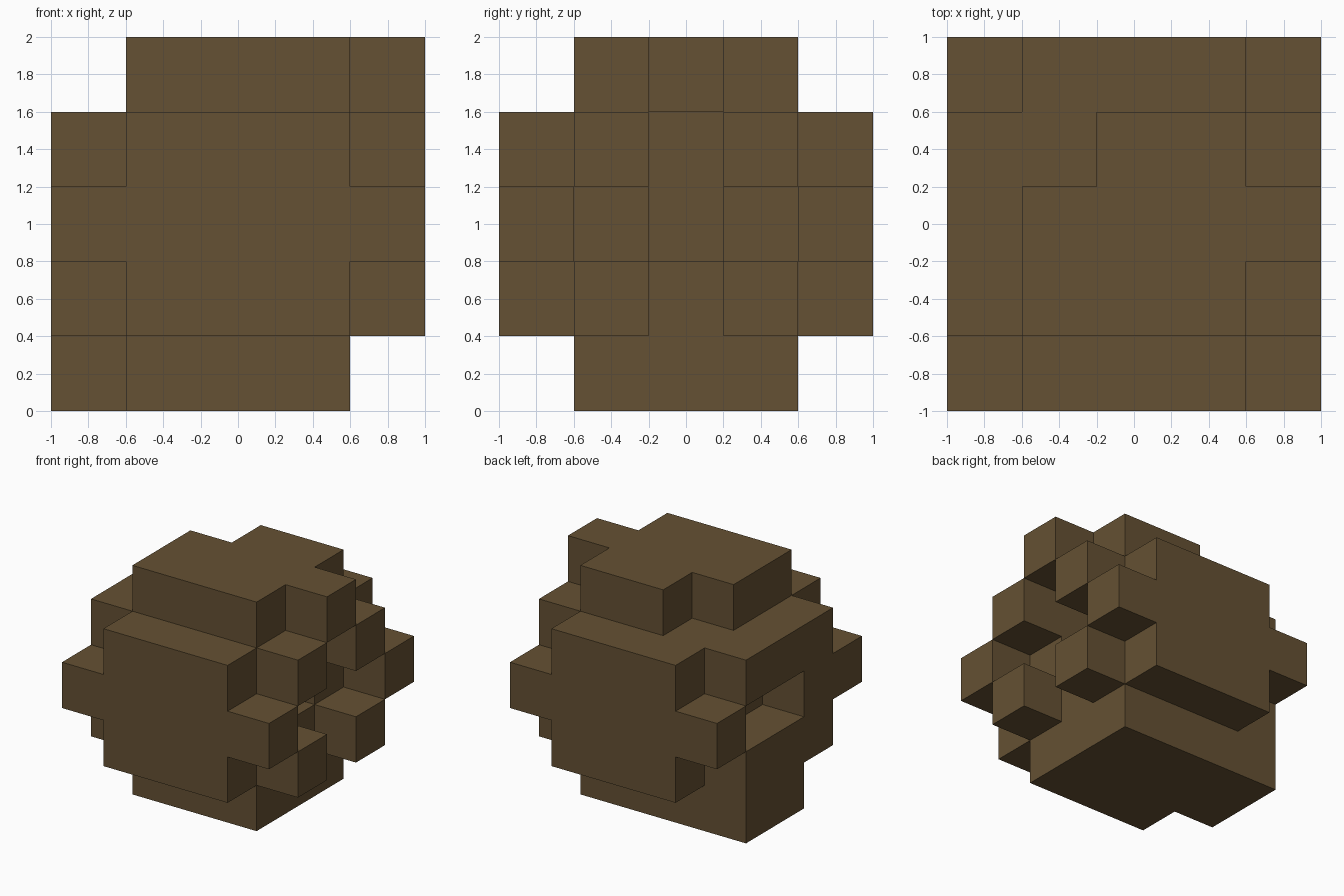
import bpy
import bmesh
from itertools import product
from mathutils import Vector

cube = bpy.data.objects.get("Cube")
if cube:
    bpy.data.objects.remove(cube, do_unlink=True)

CELL = 0.4
cells = set()


def box(low, high):
    """All grid cells from low up to, but not including, high."""
    return set(product(*(range(a, b) for a, b in zip(low, high))))


def cell(x, y, z):
    return {(x, y, z)}


# Central column and the slab running from front to back
cells |= box((1, 1, 0), (4, 4, 5))
cells |= box((1, 0, 1), (4, 5, 4))

# Four arms at mid height on the corners
for x, y in product((0, 4), repeat=2):
    cells |= cell(x, y, 2)

# Right side slab, its foot and its long slot
cells |= box((0, 1, 1), (1, 4, 4))
cells |= box((0, 2, 0), (1, 4, 1))
cells -= box((0, 2, 2), (1, 4, 3))

# Left side studs, top stud and the recess between them
for y, z in product((1, 3), repeat=2):
    cells |= cell(4, y, z)
cells |= cell(4, 2, 4)
cells -= box((3, 2, 2), (4, 3, 4))

# Notch in the top corner
cells -= cell(1, 3, 4)

# Skin: one quad for every open side of a cell
bm = bmesh.new()
centre = Vector((2.5, 2.5, 0))
for c in sorted(cells):
    for axis, side in product(range(3), (0, 1)):
        neighbour = list(c)
        neighbour[axis] += 1 if side else -1
        if tuple(neighbour) in cells:
            continue
        ring = []
        for u, v in ((0, 0), (1, 0), (1, 1), (0, 1)):
            corner = Vector(c)
            corner[axis] += side
            corner[(axis + 1) % 3] += u
            corner[(axis + 2) % 3] += v
            ring.append(bm.verts.new((corner - centre) * CELL))
        bm.faces.new(ring if side else ring[::-1])

# Merge the quads into large flat faces
bmesh.ops.remove_doubles(bm, verts=bm.verts[:], dist=0.001)
bmesh.ops.dissolve_limit(bm, angle_limit=0.01, verts=bm.verts[:], edges=bm.edges[:])

mesh = bpy.data.meshes.new("blocky_lump")
bm.to_mesh(mesh)
bm.free()
lump = bpy.data.objects.new("blocky_lump", mesh)
bpy.context.collection.objects.link(lump)

# Earth brown
brown = bpy.data.materials.new("earth_brown")
brown.use_nodes = True
colour = (0.130, 0.082, 0.033, 1)
brown.diffuse_color = colour
brown.node_tree.nodes["Principled BSDF"].inputs["Base Color"].default_value = colour
mesh.materials.append(brown)
